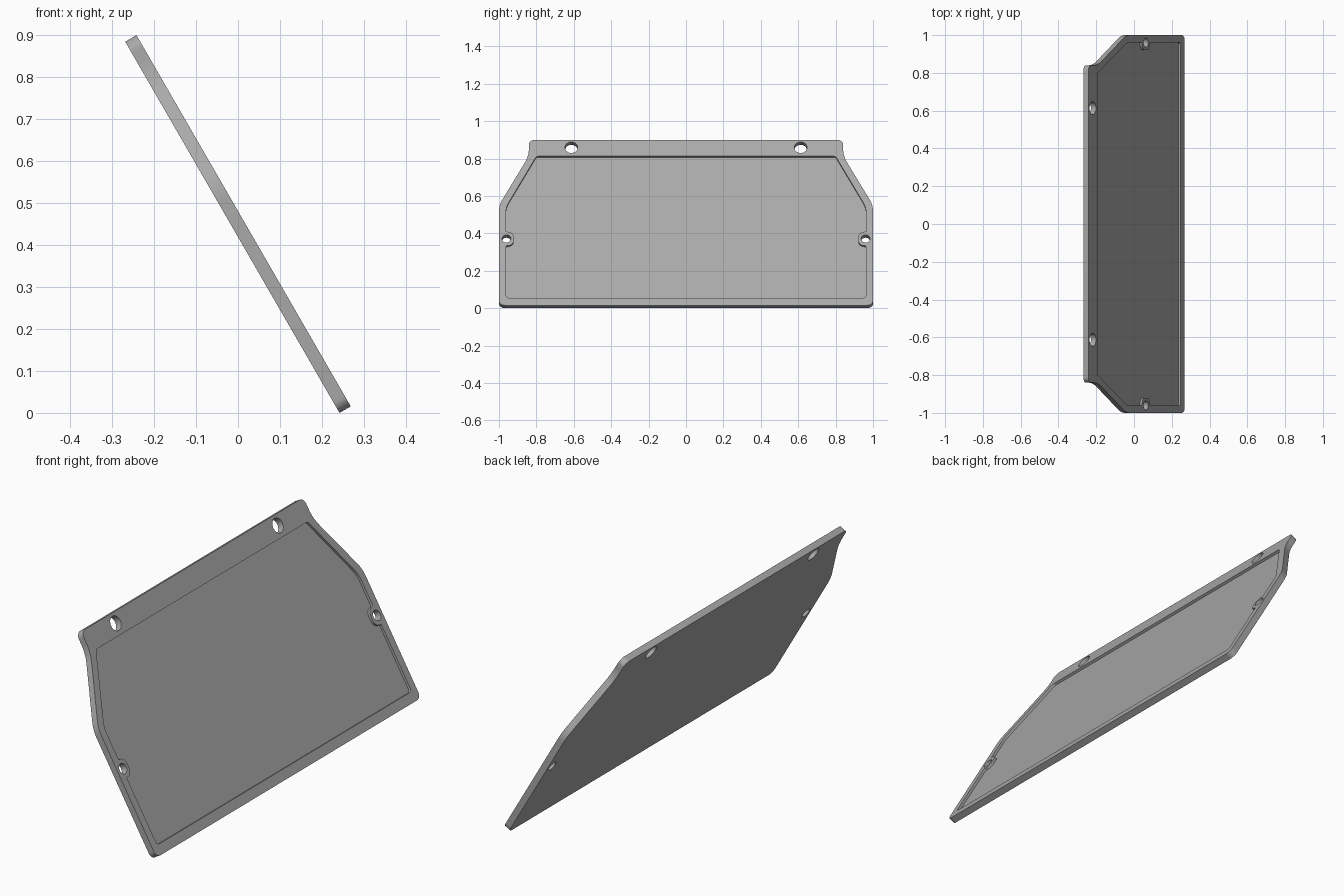
import bpy, bmesh, math
from mathutils import Matrix, Vector

if "Cube" in bpy.data.objects:
    bpy.data.objects.remove(bpy.data.objects["Cube"])

LENGTH, THICK, DEPTH = 1.021, 0.031, 0.012
TILT = math.radians(30)

# Plate frame: local x runs along world y, local y up the slope, local z is the plate normal
s, c = math.sin(TILT), math.cos(TILT)
x0 = (s * LENGTH - c * THICK) / 2
FRAME = Matrix(((0, -s, c, x0), (1, 0, 0, 0), (0, c, s, 0), (0, 0, 0, 1)))

grey = bpy.data.materials.new("grey")
grey.diffuse_color = (0.4, 0.4, 0.4, 1)
grey.use_nodes = True
grey.node_tree.nodes["Principled BSDF"].inputs["Base Color"].default_value = grey.diffuse_color


def rounded(corners, steps=8):
    """Replace each (x, y, radius) corner of a closed loop with a tangent arc."""
    out = []
    for i, (x, y, r) in enumerate(corners):
        p = Vector((x, y))
        a = (Vector(corners[i - 1][:2]) - p).normalized()
        b = (Vector(corners[(i + 1) % len(corners)][:2]) - p).normalized()
        half = a.angle(b) / 2
        centre = p + (a + b).normalized() * (r / math.sin(half))
        start = p + a * (r / math.tan(half)) - centre
        end = p + b * (r / math.tan(half)) - centre
        sweep = math.atan2(start.x * end.y - start.y * end.x, start.dot(end))
        for k in range(steps + 1):
            out.append(centre + Matrix.Rotation(sweep * k / steps, 2) @ start)
    return out


def mirrored(half):
    """Right half from bottom to top, plus its mirror image."""
    return half + [(-x, y, r) for x, y, r in reversed(half)]


def prism(name, loop, z0, z1):
    bm = bmesh.new()
    face = bm.faces.new([bm.verts.new((p.x, p.y, z0)) for p in loop])
    top = bmesh.ops.extrude_face_region(bm, geom=[face])["geom"]
    bmesh.ops.translate(bm, vec=(0, 0, z1 - z0),
                        verts=[v for v in top if isinstance(v, bmesh.types.BMVert)])
    bmesh.ops.recalc_face_normals(bm, faces=bm.faces)
    bm.transform(FRAME)
    mesh = bpy.data.meshes.new(name)
    bm.to_mesh(mesh)
    bm.free()
    mesh.materials.append(grey)
    obj = bpy.data.objects.new(name, mesh)
    bpy.context.collection.objects.link(obj)
    return obj


def circle(x, y, r, n=32):
    return [Vector((x + r * math.cos(2 * math.pi * k / n),
                    y + r * math.sin(2 * math.pi * k / n))) for k in range(n)]


# Plate outline with shoulders
plate = prism("cover_plate", rounded(mirrored([
    (1.0, 0, 0.03), (1.0, 0.618, 0.15), (0.84, 0.922, 0.18), (0.84, LENGTH, 0.03)])),
    0, THICK)

# Shallow front recess that steps around the two side bosses
cutters = [prism("recess_cutter", rounded(mirrored([
    (0.962, 0.046, 0.015),
    (0.962, 0.368, 0.006), (0.921, 0.368, 0.034),
    (0.921, 0.454, 0.034), (0.962, 0.454, 0.006),
    (0.962, 0.607, 0.12), (0.80, 0.92, 0.015)])),
    THICK - DEPTH, THICK + 0.05)]

# Upper mounting holes and side screw holes
for side in (-1, 1):
    for x, y, r in ((0.613, 0.974, 0.034), (0.96, 0.411, 0.024)):
        cutters.append(prism("hole_cutter", circle(side * x, y, r), -0.05, THICK + 0.05))

bpy.context.view_layer.objects.active = plate
plate.select_set(True)
for cutter in cutters:
    mod = plate.modifiers.new("cut", 'BOOLEAN')
    mod.operation, mod.solver, mod.object = 'DIFFERENCE', 'EXACT', cutter
    bpy.ops.object.modifier_apply(modifier=mod.name)
    bpy.data.objects.remove(cutter)

bpy.ops.object.shade_smooth_by_angle(angle=math.radians(30))
